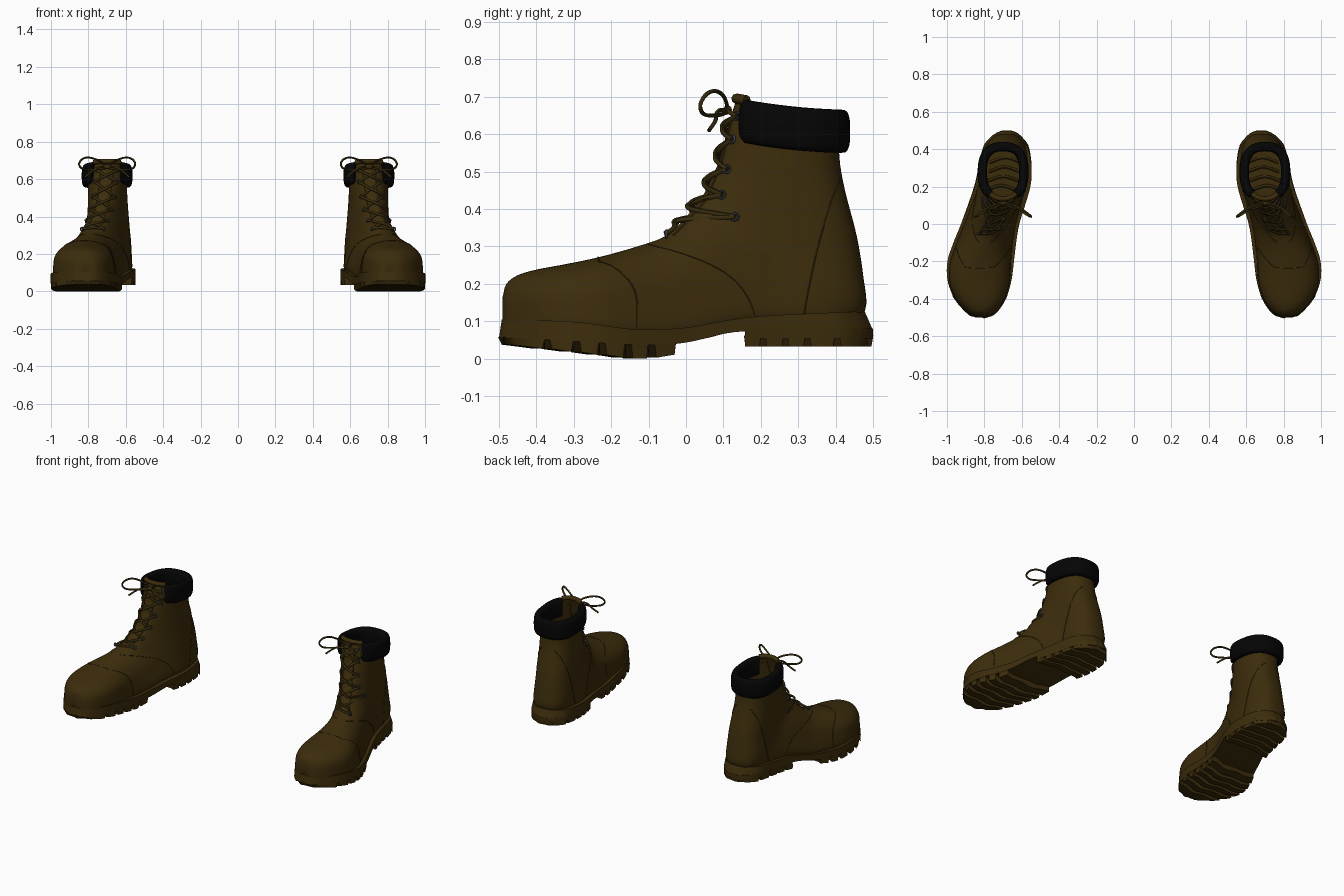
import bpy, bmesh, math
from mathutils import Vector
from mathutils.bvhtree import BVHTree

if "Cube" in bpy.data.objects:
    bpy.data.objects.remove(bpy.data.objects["Cube"])


def material(name, rgb):
    m = bpy.data.materials.new(name)
    m.diffuse_color = (*rgb, 1)
    m.use_nodes = True
    m.node_tree.nodes["Principled BSDF"].inputs["Base Color"].default_value = m.diffuse_color
    return m


BROWN = material("brown_leather", (0.046, 0.026, 0.0035))
LACE = material("lace_brown", (0.038, 0.025, 0.004))
BLACK = material("black_padding", (0.0015, 0.0015, 0.0017))
METAL = material("eyelet_metal", (0.05, 0.06, 0.08))


def tab(t, x):
    """Smooth lookup in a table of rows (x, values...)."""
    x = min(max(x, t[0][0]), t[-1][0])
    i = 0
    while i < len(t) - 2 and x > t[i + 1][0]:
        i += 1
    a, b = t[i], t[i + 1]
    p, q = t[max(i - 1, 0)], t[min(i + 2, len(t) - 1)]
    h = b[0] - a[0]
    s = (x - a[0]) / h
    out = []
    for k in range(1, len(a)):
        m0 = (b[k] - p[k]) / (b[0] - p[0]) * h
        m1 = (q[k] - a[k]) / (q[0] - a[0]) * h
        out.append((2*s**3 - 3*s**2 + 1)*a[k] + (s**3 - 2*s**2 + s)*m0
                   + (3*s**2 - 2*s**3)*b[k] + (s**3 - s**2)*m1)
    return out


# sole outline: y, inner x, outer x
OUT = [(-.5, .785, .845), (-.49, .755, .875), (-.46, .722, .912), (-.4, .685, .96), (-.3, .655, .997),
       (-.2, .642, .997), (-.1, .63, .965), (0, .613, .925), (.2, .556, .855), (.3, .547, .832),
       (.42, .565, .803), (.47, .603, .762), (.49, .63, .73), (.5, .655, .705)]


def cx(y, z):
    i, o = tab(OUT, y)
    f = min(max((z - .3) / .35, 0), 1)
    return (i + o) / 2 * (1 - f) + .70 * f


def sgnpow(v, e):
    return math.copysign(abs(v) ** e, v)


def finish(name, bm, mat, angle=40):
    """Turn a right-hand part into an object mirrored to the left boot."""
    bmesh.ops.recalc_face_normals(bm, faces=bm.faces)
    me = bpy.data.meshes.new(name)
    bm.to_mesh(me)
    bm.free()
    me.materials.append(mat)
    me.shade_smooth()
    me.set_sharp_from_angle(angle=math.radians(angle))
    ob = bpy.data.objects.new(name, me)
    bpy.context.collection.objects.link(ob)
    mod = ob.modifiers.new("other_boot", 'MIRROR')
    mod.use_mirror_merge = False


def loft(bm, rings, cap0=True, cap1=True, closed=False):
    vs = [[bm.verts.new(p) for p in r] for r in rings]
    n = len(vs[0])
    for a, b in list(zip(vs, vs[1:])) + ([(vs[-1], vs[0])] if closed else []):
        for k in range(n):
            bm.faces.new((a[k], a[(k+1) % n], b[(k+1) % n], b[k]))
    if not closed and cap0:
        bm.faces.new(vs[0])
    if not closed and cap1:
        bm.faces.new(vs[-1][::-1])


def tube(bm, pts, r, closed=False, smooth=6, sides=6):
    """Round cord through points."""
    pts = [Vector(p) for p in pts]
    if smooth > 1:
        rows = [(i, *p) for i, p in enumerate(pts)]
        pts = [Vector(tab(rows, i / smooth)) for i in range((len(pts) - 1) * smooth + 1)]
    rings, n, ref = [], len(pts), None
    for i, p in enumerate(pts):
        a = pts[i-1] if (i or closed) else p
        b = pts[(i+1) % n] if (i < n-1 or closed) else p
        t = (b - a).normalized()
        if ref is None:
            ref = t.orthogonal()
        ref = (ref - t * ref.dot(t)).normalized()
        s = t.cross(ref)
        rings.append([p + r*(ref*math.cos(2*math.pi*k/sides) + s*math.sin(2*math.pi*k/sides))
                      for k in range(sides)])
    loft(bm, rings, closed=closed)


# upper: fan of sections from toe to ankle (back y z, front y z, widths, roundness)
SEC = [(-.49, .07, -.49, .165, .04, .035, 4, 2.4), (-.48, .065, -.48, .20, .068, .058, 4, 2.4),
       (-.45, .06, -.45, .223, .102, .09, 5, 2.4), (-.40, .06, -.40, .238, .133, .125, 5, 2.4),
       (-.32, .055, -.32, .253, .164, .15, 5, 2.3), (-.22, .05, -.23, .272, .172, .145, 5, 2.2),
       (-.10, .045, -.13, .30, .162, .115, 5, 2.1), (.03, .05, -.06, .325, .148, .10, 5, 2.1),
       (.16, .08, -.02, .357, .142, .095, 5, 2.2), (.30, .085, .01, .39, .137, .098, 5, 2.3),
       (.42, .085, .03, .415, .13, .10, 3.5, 2.3), (.479, .13, .045, .435, .126, .10, 2.8, 2.3),
       (.474, .22, .065, .475, .12, .10, 2.6, 2.3), (.456, .33, .085, .52, .114, .10, 2.5, 2.3),
       (.425, .45, .10, .57, .109, .10, 2.4, 2.3), (.41, .54, .115, .63, .108, .10, 2.4, 2.3),
       (.41, .645, .135, .695, .11, .10, 2.4, 2.3)]
SEC = [(i, *s) for i, s in enumerate(SEC)]
rings = []
for j in range(16 * 4 + 1):
    yb, zb, yt, zt, wb, wt, nb, nt = tab(SEC, j / 4)
    ring = []
    for k in range(64):
        a = 2 * math.pi * k / 64
        n = nt if math.cos(a) > 0 else nb
        v, u = sgnpow(math.cos(a), 2/n), sgnpow(math.sin(a), 2/n)
        f = (v + 1) / 2
        y, z = yb + (yt - yb)*f, zb + (zt - zb)*f
        ring.append((cx(y, z) + u*(wb + (wt - wb)*f), y, z))
    rings.append(ring)
bm = bmesh.new()
loft(bm, rings, cap1=False)
bmesh.ops.recalc_face_normals(bm, faces=bm.faces)
bvh = BVHTree.FromBMesh(bm)
finish("boot_upper", bm, BROWN, 60)

# rolled tongue edge above the laces
bm = bmesh.new()
tube(bm, [rings[-1][k % 64] for k in range(-7, 8)], .014, smooth=1, sides=8)
finish("tongue_edge", bm, BROWN, 60)


def slab(bm, y0, y1, ztop, zbot, curve=0, inset=0, ny=4, flare=False, wave=0, taper=1.0, nu=12):
    """Slab following the sole outline; it can bow, wave and taper downward."""
    rings, mid = [], (y0 + y1) / 2
    for i in range(ny + 1):
        y = mid - (y1 - y0) / 2 * math.cos(math.pi * i / ny)
        a, b = tab(OUT, y)
        a, b = a + inset, b - inset
        top, bot = [], []
        for k in range(nu + 1):
            f = k / nu
            s = curve * (1 - (2*f - 1)**2) + wave * math.sin(4 * math.pi * f)
            x = a + (b - a) * f
            bot.append((x, mid + (y - mid)*taper + s, zbot(y)))
            g = (.955 if y > 0 else .985) if flare else 1
            top.append((x, (y + s) * g, ztop(y)))
        rings.append(bot + top[::-1])
    loft(bm, rings)


# sole, heel and tread
TOP = [(-.5, .105), (-.3, .098), (-.13, .078), (0, .083), (.1, .10), (.2, .113), (.5, .127)]
BOT = [(-.5, .055), (-.4, .052), (-.1, .036), (0, .043), (.14, .072), (.5, .075)]
LUG = [(-.5, .04), (-.4, .03), (-.3, .019), (-.2, .008), (-.12, 0), (-.03, .01)]
bm = bmesh.new()
slab(bm, -.5, .5, lambda y: tab(TOP, y)[0], lambda y: tab(BOT, y)[0], ny=60, flare=True)
finish("sole", bm, BROWN)
bm = bmesh.new()
slab(bm, .158, .5, lambda y: .08, lambda y: .054, ny=20)
finish("heel_block", bm, BROWN)
bm = bmesh.new()
for y0, y1 in [(-.476, -.375), (-.365, -.30), (-.285, -.232), (-.217, -.162), (-.147, -.1), (-.085, -.025)]:
    slab(bm, y0, y1, lambda y: .058, lambda y: tab(LUG, y)[0], -.022, .002, wave=.008, taper=.8)
for y0, y1 in [(.155, .20), (.212, .26), (.272, .318), (.33, .398), (.41, .478)]:
    slab(bm, y0, y1, lambda y: .062, lambda y: .033, .02, .001, wave=.004, taper=.85)
finish("tread_lugs", bm, BROWN)

# ribs seen inside on the floor of the boot
bm = bmesh.new()
for y in (.18, .23, .28, .33, .38):
    tube(bm, [(cx(y, 0) + u * .085, y + .025 * (1 - u*u), .118) for u in (-1, 0, 1)], .009)
finish("insole_ribs", bm, BROWN)

# seams laid on the sides of the upper
SEAMS = [[(-.235, .262), (-.19, .243), (-.15, .205), (-.132, .16), (-.13, .085)],
         [(-.10, .305), (-.02, .285), (.07, .25), (.13, .21), (.168, .16), (.185, .11)],
         [(.412, .48), (.385, .41), (.355, .31), (.332, .21), (.315, .12)]]
bm = bmesh.new()
for s in SEAMS:
    rows = [(i, *p) for i, p in enumerate(s)]
    for side in (1, -1):
        hits = [bvh.ray_cast(Vector((.72 + side, *tab(rows, i / 8))), Vector((-side, 0, 0)))[0]
                for i in range((len(s) - 1) * 8 + 1)]
        tube(bm, [h for h in hits if h], .0022, smooth=1)
# toe cap seam over the top
tube(bm, [bvh.ray_cast(Vector((cx(-.235, 0) + u*.02, -.235 + .0003*u*u, 1)), Vector((0, 0, -1)))[0]
          for u in range(-4, 5)], .0022, smooth=1)


def front(dx, z, lift=0.0):
    """Point and normal on the front of the ankle."""
    y = tab([(.3, -.1), (.375, 0), (.5, .08), (.69, .13)], z)[0]
    hit, nor = bvh.ray_cast(Vector((cx(y, z) + dx, -1, z)), Vector((0, 1, 0)))[:2]
    if hit is None:
        return Vector((cx(y, z) + dx, y, z)), Vector((0, -1, 0))
    if nor.y > 0:
        nor = -nor
    return hit + nor * lift, nor


for d in (-.034, .034):
    tube(bm, [front(d, .33 + .03*i)[0] for i in range(12)], .003, smooth=2)
finish("seams", bm, BROWN)

# crossed laces and eyelets
ROWS = [.333, .378, .437, .505, .585, .648]
laces, eyelets = bmesh.new(), bmesh.new()
for i, z in enumerate(ROWS):
    for s in (-1, 1):
        c, n = front(s * .056, z, .004)
        u = n.orthogonal().normalized()
        w = n.cross(u)
        tube(eyelets, [c + .010*(u*math.cos(a*math.pi/4) + w*math.sin(a*math.pi/4)) for a in range(8)],
             .0035, closed=True, smooth=1)
        if i < 5:
            z2 = ROWS[i + 1]
            tube(laces, [front(s*.056*(1 - 2*f), z + (z2 - z)*f, .005 + (.006 + .004*s)*math.sin(math.pi*f))[0]
                         for f in (0, .25, .5, .75, 1)], .0068)
tube(laces, [front(d, ROWS[0], .008)[0] for d in (-.056, 0, .056)], .0065)

# bow: knot, two loops and two loose ends
k = front(0, .662, .012)[0]
for s in (-1, 1):
    tube(laces, [front(s*.056, .648, .005)[0], front(s*.03, .655, .01)[0], k], .0065)
    loop = [(0, 0, 0), (.05, -.012, .035), (.1, -.035, .050), (.135, -.06, .040),
            (.15, -.075, .012), (.128, -.065, -.012), (.075, -.03, -.015), (0, 0, -.006)]
    tube(laces, [k + Vector((s*x, y, z)) for x, y, z in loop], .0055)
    end = [(0, 0, 0), (.05, -.028, -.004), (.09, -.035, -.03), (.12, -.052, -.056)]
    tube(laces, [k + Vector((s*x, y, z)) for x, y, z in end], .0055)
tube(laces, [k + Vector((d, -.002, 0)) for d in (-.016, 0, .016)], .012, sides=8)
finish("laces", laces, LACE, 60)
finish("eyelets", eyelets, METAL, 60)


# padded collar wrapping the back of the ankle
def path(t):
    return Vector((.70 + .111*sgnpow(math.sin(t), .8), .277 - .137*sgnpow(math.cos(t), .8), 0))


rings, th0, N = [], .57, 48
for i in range(N + 1):
    th = th0 + (2*math.pi - 2*th0) * i / N
    p = path(th)
    t = (path(th + .01) - path(th - .01)).normalized()
    out = Vector((t.y, -t.x, 0))
    g = (p.y - .15) / .26
    zc = .636 - .048*g + .02*g*g
    e = .85 if i in (0, N) else 1
    ring = []
    for q in range(20):
        a = 2*math.pi*q/20
        u, v = sgnpow(math.cos(a), .65), sgnpow(math.sin(a), .65)
        ring.append(p + out * (u*.025*e) + Vector((0, 0, zc + v*.058*e)))
    rings.append(ring)
bm = bmesh.new()
loft(bm, rings)
finish("padded_collar", bm, BLACK, 50)
